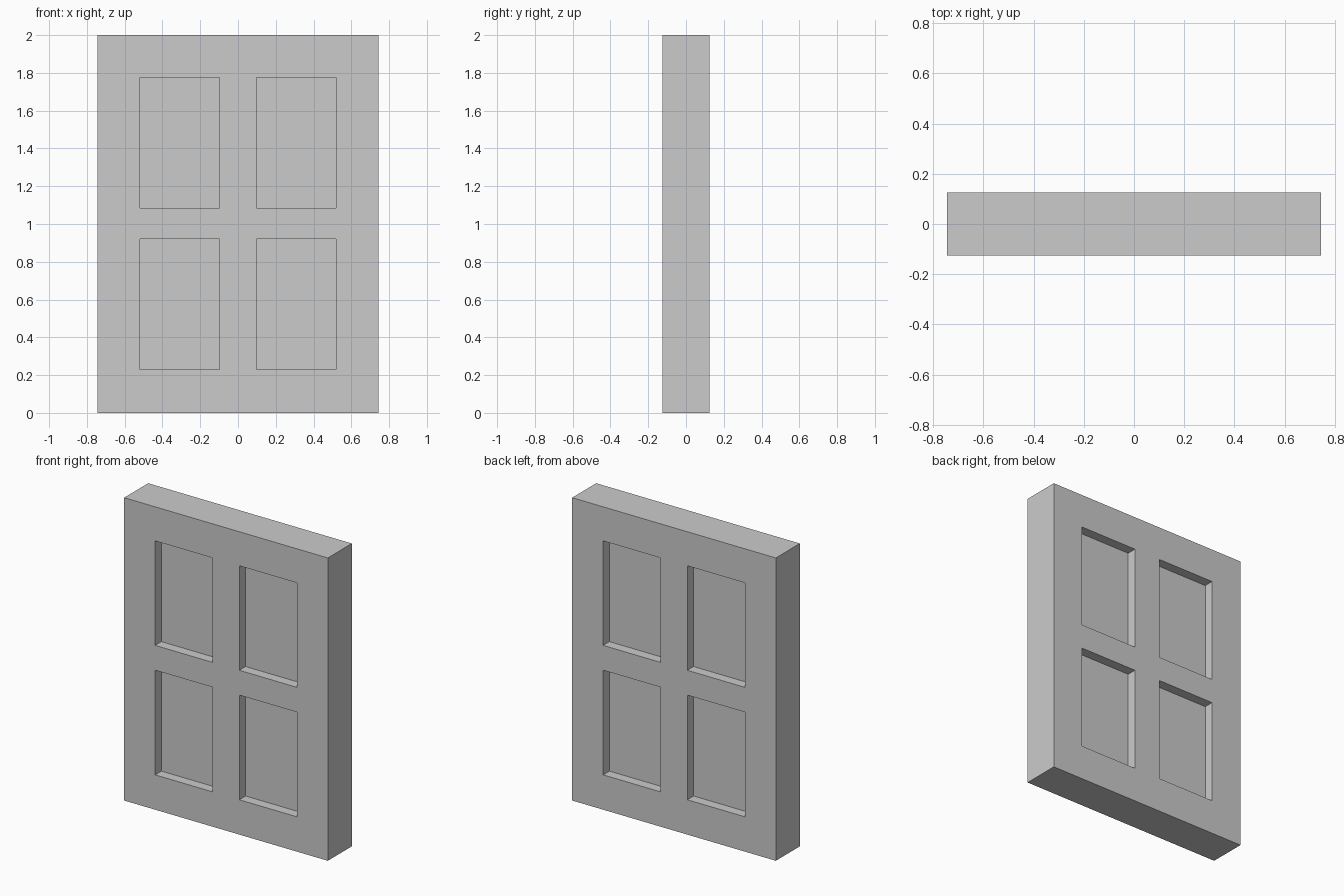
import bpy, bmesh

if "Cube" in bpy.data.objects:
    bpy.data.objects.remove(bpy.data.objects["Cube"])

HALF_DEPTH = 0.125
RECESS = 0.065
XS = [-0.744, -0.518, -0.097, 0.097, 0.518, 0.744]
ZS = [0.0, 0.23, 0.921, 1.085, 1.775, 2.0]

bm = bmesh.new()

# Front sheet of the frame, split along the pane edges
grid = [[bm.verts.new((x, -HALF_DEPTH, z)) for z in ZS] for x in XS]
panes = []
for i in range(5):
    for j in range(5):
        face = bm.faces.new((grid[i][j], grid[i + 1][j], grid[i + 1][j + 1], grid[i][j + 1]))
        if i % 2 and j % 2:
            panes.append(face)

# Outer sides, back to the middle plane
rim = [e for e in bm.edges if e.is_boundary]
walls = bmesh.ops.extrude_edge_only(bm, edges=rim)["geom"]
for v in walls:
    if isinstance(v, bmesh.types.BMVert):
        v.co.y = 0

# Four sunken panes
for face in bmesh.ops.extrude_discrete_faces(bm, faces=panes)["faces"]:
    for v in face.verts:
        v.co.y += RECESS

bmesh.ops.recalc_face_normals(bm, faces=bm.faces)
front = max(bm.faces, key=lambda f: -f.calc_center_median().y)
if front.normal.y > 0:
    bmesh.ops.reverse_faces(bm, faces=bm.faces)

mesh = bpy.data.meshes.new("window")
bm.to_mesh(mesh)
bm.free()
window = bpy.data.objects.new("window", mesh)
bpy.context.collection.objects.link(window)

# Back half
mirror = window.modifiers.new("back_half", "MIRROR")
mirror.use_axis = (False, True, False)
